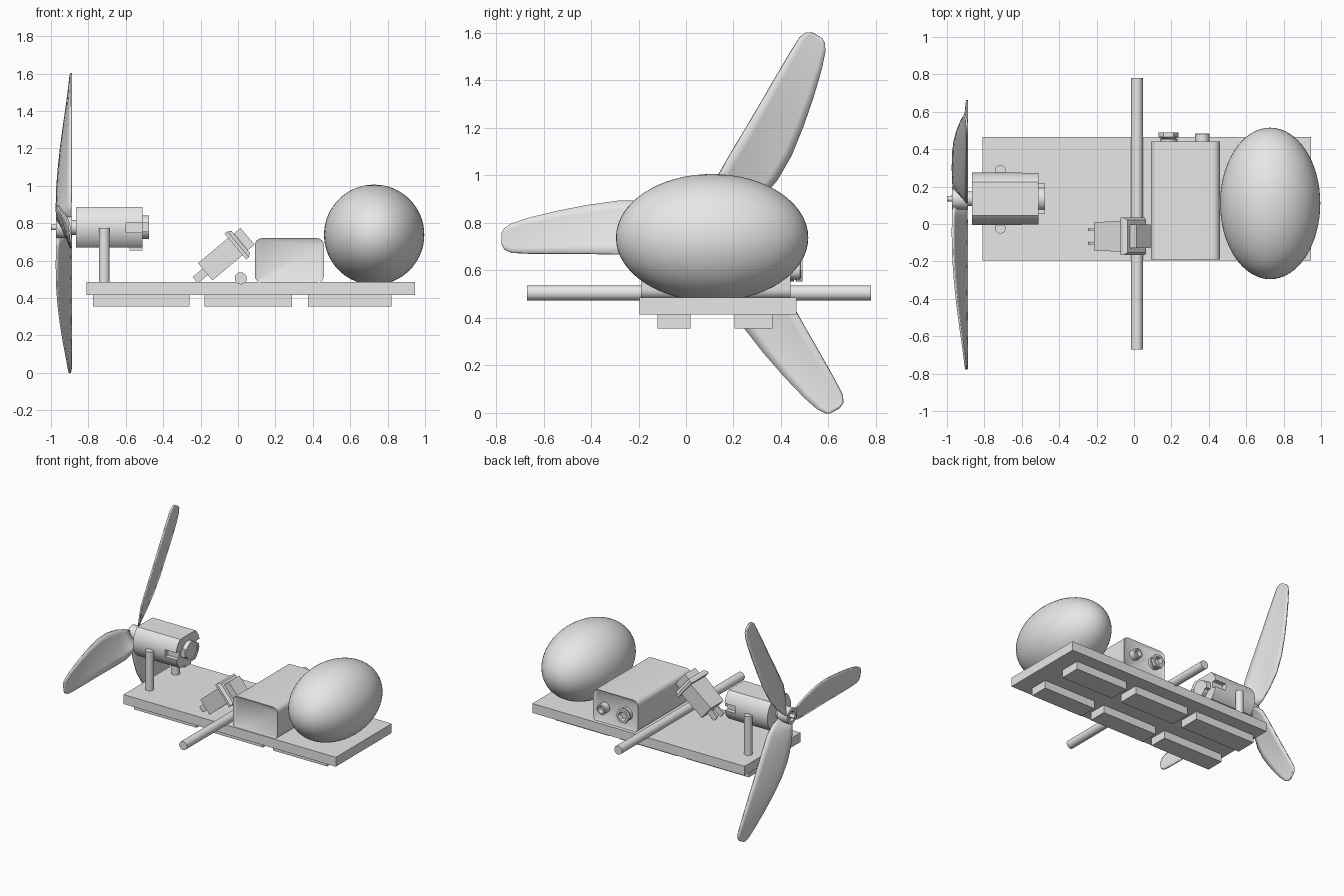
import bpy, bmesh
from math import pi, sin, cos, radians
from mathutils import Matrix, Vector

old = bpy.data.objects.get("Cube")
if old:
    bpy.data.objects.remove(old, do_unlink=True)

grey = bpy.data.materials.new("light_grey")
grey.use_nodes = True
grey.diffuse_color = (0.8, 0.8, 0.8, 1)
grey.node_tree.nodes["Principled BSDF"].inputs["Base Color"].default_value = (0.8, 0.8, 0.8, 1)


def finish(name, bm, matrix=Matrix(), smooth=True):
    bmesh.ops.transform(bm, matrix=matrix, verts=bm.verts)
    bmesh.ops.recalc_face_normals(bm, faces=bm.faces)
    mesh = bpy.data.meshes.new(name)
    bm.to_mesh(mesh)
    bm.free()
    mesh.materials.append(grey)
    ob = bpy.data.objects.new(name, mesh)
    bpy.context.collection.objects.link(ob)
    bpy.ops.object.select_all(action='DESELECT')
    bpy.context.view_layer.objects.active = ob
    ob.select_set(True)
    if smooth:
        bpy.ops.object.shade_smooth_by_angle(angle=radians(35))
    return ob


def aim(loc, axis):
    """Frame at loc whose local z points along axis."""
    turn = Vector((0, 0, 1)).rotation_difference(Vector(axis))
    return Matrix.Translation(loc) @ turn.to_matrix().to_4x4()


def box_mesh(lo, hi, top=(1, 1)):
    bm = bmesh.new()
    bmesh.ops.create_cube(bm, size=1)
    lo, hi = Vector(lo), Vector(hi)
    mid, size = (lo + hi) / 2, hi - lo
    for v in bm.verts:
        sx, sy = top if v.co.z > 0 else (1, 1)
        v.co = mid + Vector((v.co.x * size.x * sx, v.co.y * size.y * sy, v.co.z * size.z))
    return bm


def box(name, lo, hi, matrix=Matrix(), top=(1, 1)):
    return finish(name, box_mesh(lo, hi, top), matrix, smooth=False)


def lathe(name, profile, matrix, steps=40):
    """Spin (radius, height) points around local z."""
    bm = bmesh.new()
    vs = [bm.verts.new((r, 0, h)) for r, h in profile]
    es = [bm.edges.new(pair) for pair in zip(vs, vs[1:])]
    bmesh.ops.spin(bm, geom=vs + es, cent=(0, 0, 0), axis=(0, 0, 1), angle=2 * pi, steps=steps)
    bmesh.ops.remove_doubles(bm, verts=bm.verts, dist=1e-5)
    return finish(name, bm, matrix)


def rod(name, r, start, axis, length):
    return lathe(name, [(0, 0), (r, 0), (r, length), (0, length)], aim(start, axis))


# Base board and the six pads beneath it
box("base_board", (-0.81, -0.195, 0.415), (0.945, 0.465, 0.485))
for row, (y0, y1) in enumerate([(-0.12, 0.02), (0.205, 0.365)]):
    for col, (x0, x1) in enumerate([(-0.775, -0.26), (-0.18, 0.29), (0.375, 0.82)]):
        box(f"under_pad_{row}_{col}", (x0, y0, 0.355), (x1, y1, 0.415))

# Egg
bm = bmesh.new()
bmesh.ops.create_uvsphere(bm, u_segments=64, v_segments=32, radius=1)
finish("egg", bm, Matrix.Translation((0.728, 0.11, 0.738)) @ Matrix.Diagonal((0.268, 0.405, 0.268, 1)))

# Battery: box with rounded long edges and recessed ends
bm = box_mesh((0.09, -0.19, 0.48), (0.46, 0.44, 0.72))
long_edges = [e for e in bm.edges if abs(e.verts[0].co.y - e.verts[1].co.y) > 0.5]
bmesh.ops.bevel(bm, geom=long_edges, offset=0.04, segments=6, profile=0.5, affect='EDGES')
bm.normal_update()
ends = [f for f in bm.faces if abs(f.normal.y) > 0.9]
bmesh.ops.inset_individual(bm, faces=ends, thickness=0.012, depth=-0.008)
finish("battery", bm)

# Battery terminals: a wide hexagonal socket and a small round stud
back = (0, 1, 0)
lathe("socket_terminal", [(0, 0), (0.038, 0), (0.038, 0.025), (0.054, 0.035), (0.054, 0.06),
                          (0.036, 0.06), (0.03, 0.03), (0, 0.03)], aim((0.185, 0.43, 0.6), back), 6)
lathe("socket_base", [(0, 0), (0.047, 0), (0.047, 0.03), (0, 0.03)], aim((0.185, 0.425, 0.6), back))
lathe("stud_terminal", [(0, 0), (0.038, 0), (0.038, 0.05), (0.033, 0.055), (0.024, 0.055),
                        (0.02, 0.025), (0, 0.025)], aim((0.365, 0.43, 0.6), back))

# Cross axle
rod("cross_axle", 0.032, (0.015, -0.67, 0.505), back, 1.45)

# Motor: round can with flat top and bottom, notched at the rear on both sides
MY, MZ = 0.135, 0.778
bm = bmesh.new()
angles = [radians(side + a) for side in (0, 180) for a in range(-50, 51, 5)]
outline = [bm.verts.new((-0.865, MY + 0.14 * cos(a), MZ + 0.14 * sin(a))) for a in angles]
face = bm.faces.new(outline)
moved = bmesh.ops.extrude_face_region(bm, geom=[face])["geom"]
bmesh.ops.translate(bm, vec=(0.355, 0, 0), verts=[v for v in moved if isinstance(v, bmesh.types.BMVert)])
motor = finish("motor_can", bm)
for side in (-1, 1):
    y = MY + side * 0.14
    cutter = box("notch_cutter", (-0.6, y - 0.035, 0.75), (-0.49, y + 0.035, 0.803))
    cutter.hide_render = True
    cut = motor.modifiers.new("notch", 'BOOLEAN')
    cut.operation = 'DIFFERENCE'
    cut.object = cutter
    cut.solver = 'EXACT'
    bpy.context.view_layer.objects.active = motor
    bpy.ops.object.modifier_apply(modifier=cut.name)
    bpy.data.objects.remove(cutter, do_unlink=True)
right = (1, 0, 0)
rod("motor_boss", 0.064, (-0.52, MY, MZ), right, 0.043)
box("motor_tab", (-0.58, MY - 0.04, 0.655), (-0.51, MY + 0.04, 0.68))
for i, y in enumerate((MY - 0.07, MY + 0.07)):
    box(f"motor_contact_{i}", (-0.52, y - 0.012, MZ - 0.025), (-0.475, y + 0.012, MZ + 0.025))

# Posts that carry the motor
for i, y in enumerate((-0.022, 0.285)):
    rod(f"motor_post_{i}", 0.029, (-0.715, y, 0.48), (0, 0, 1), 0.295)

# Propeller shaft and hub
rod("propeller_shaft", 0.015, (-1, MY, MZ), right, 0.15)
rod("shaft_collar", 0.04, (-0.9, MY, MZ), right, 0.04)
lathe("propeller_hub", [(0, 0.02), (0.036, 0.02), (0.036, 0), (0.058, 0), (0.058, 0.085), (0, 0.085)],
      aim((-0.972, MY, MZ), right))

# Three twisted blades; each station is (radius, straight edge, curved edge, curved edge x)
stations = [(0.04, -0.035, 0.035, -0.965), (0.1, -0.085, 0.065, -0.969), (0.18, -0.11, 0.092, -0.97),
            (0.3, -0.111, 0.115, -0.968), (0.42, -0.109, 0.115, -0.96), (0.55, -0.108, 0.097, -0.947),
            (0.68, -0.108, 0.072, -0.93), (0.8, -0.107, 0.043, -0.913), (0.87, -0.104, 0.02, -0.904),
            (0.9, -0.09, 0, -0.9), (0.912, -0.065, -0.02, -0.898)]
for i, turn in enumerate((60, 180, 300)):
    a = radians(turn)
    out, across = Vector((0, cos(a), sin(a))), Vector((0, sin(a), -cos(a)))
    bm = bmesh.new()
    rows = []
    for u, v0, v1, x1 in stations:
        row = []
        for k in range(7):
            t = k / 6
            x = -0.893 + (x1 + 0.893) * (t + 0.3 * t * (1 - t))
            row.append(bm.verts.new(Vector((x, MY, MZ)) + out * u + across * (v0 + (v1 - v0) * t)))
        rows.append(row)
    for r0, r1 in zip(rows, rows[1:]):
        for k in range(6):
            bm.faces.new((r0[k], r0[k + 1], r1[k + 1], r1[k]))
    blade = finish(f"propeller_blade_{i}", bm)
    solid = blade.modifiers.new("thickness", 'SOLIDIFY')
    solid.thickness = 0.01
    solid.offset = 0

# Tilted rocker switch, built upright in its own frame
tilt = Matrix.Translation((-0.175, -0.066, 0.54)) @ Matrix.Rotation(radians(50), 4, 'Y')
box("switch_body", (-0.06, -0.075, 0), (0.06, 0.075, 0.215), tilt, (1, 1.12))
box("switch_bezel", (-0.09, -0.101, 0.21), (0.09, 0.101, 0.228), tilt)
box("switch_bezel_lip", (-0.09, -0.101, 0.228), (0.09, 0.101, 0.248), tilt, (0.86, 0.86))
box("switch_rocker", (-0.058, -0.063, 0.245), (0.058, 0.063, 0.295), tilt)
for i, y in enumerate((-0.037, 0.037)):
    box(f"switch_prong_{i}", (-0.022, y - 0.006, -0.07), (0.022, y + 0.006, 0.01), tilt)
